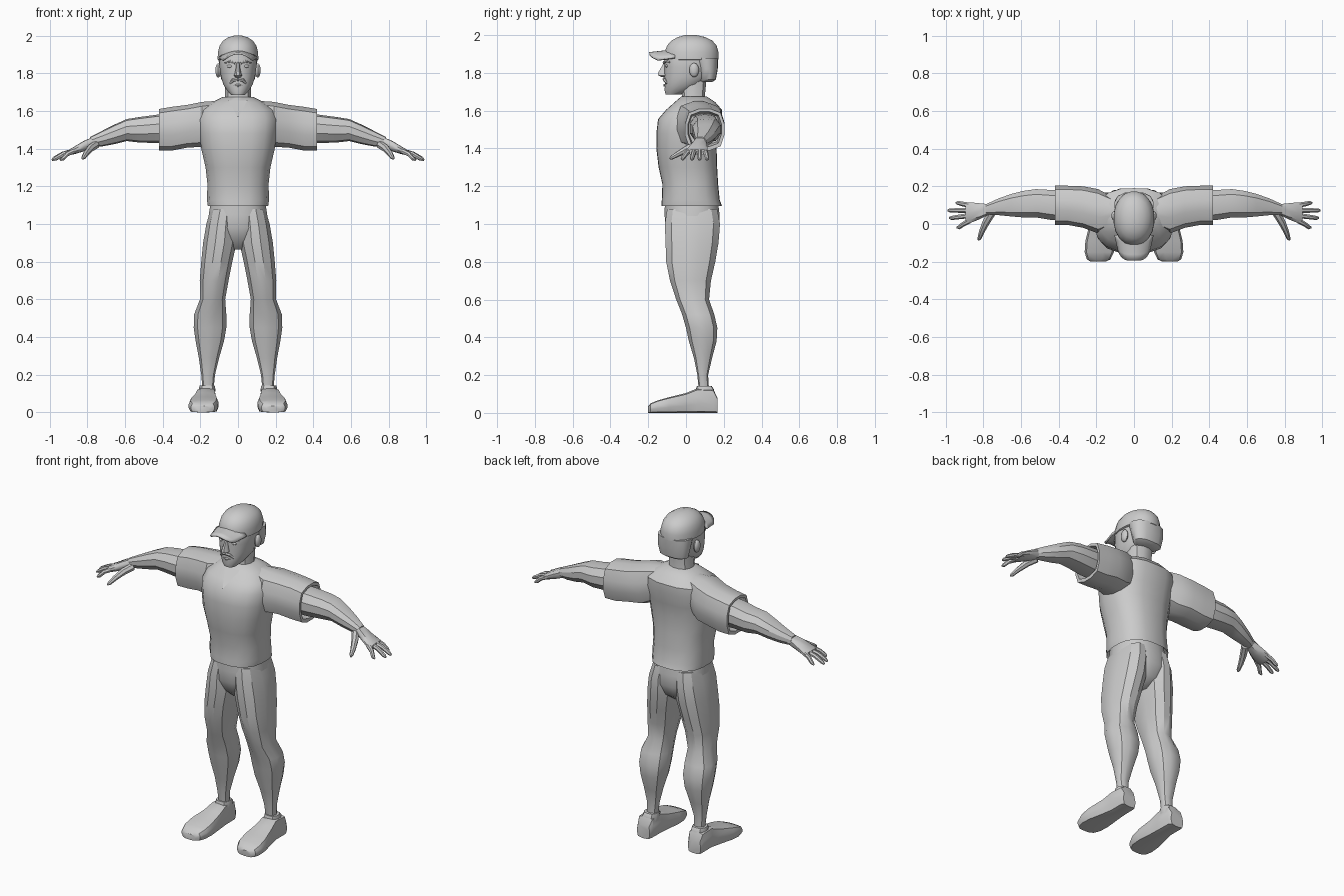
import bpy, bmesh, math
from mathutils import Vector

clay = bpy.data.materials.new("light_grey")
clay.diffuse_color = (0.6, 0.6, 0.6, 1)


def finish(name, bm, mirror=False, angle=38):
    bmesh.ops.recalc_face_normals(bm, faces=bm.faces)
    me = bpy.data.meshes.new(name)
    bm.to_mesh(me)
    bm.free()
    me.materials.append(clay)
    ob = bpy.data.objects.new(name, me)
    bpy.context.collection.objects.link(ob)
    bpy.ops.object.select_all(action='DESELECT')
    ob.select_set(True)
    bpy.context.view_layer.objects.active = ob
    bpy.ops.object.shade_smooth_by_angle(angle=math.radians(angle))
    if mirror:
        m = ob.modifiers.new("mirror", 'MIRROR')
        m.use_mirror_merge = False
    return ob


def skin(bm, loops):
    n = len(loops[0])
    for a, b in zip(loops, loops[1:]):
        for i in range(n):
            j = (i + 1) % n
            bm.faces.new((a[i], a[j], b[j], b[i]))
    bm.faces.new(loops[0])
    bm.faces.new(loops[-1])


def loft(name, rings, axis='z', n=14, power=2.4, mirror=False, angle=38):
    """Rings are (low u, high u, low v, high v, position along axis)."""
    bm = bmesh.new()
    loops = []
    for u0, u1, v0, v1, w in rings:
        loop = []
        for i in range(n):
            t = 2 * math.pi * (i + 0.5) / n
            c, s = math.cos(t), math.sin(t)
            k = (abs(c) ** power + abs(s) ** power) ** (-1 / power)
            edge = math.cos(math.pi / n)
            u = (u0 + u1) / 2 + (u1 - u0) / 2 * max(-1, min(1, c * k / edge))
            v = (v0 + v1) / 2 + (v1 - v0) / 2 * max(-1, min(1, s * k / edge))
            p = {'z': (u, v, w), 'x': (w, u, v), 'y': (u, w, v)}[axis]
            loop.append(bm.verts.new(p))
        loops.append(loop)
    skin(bm, loops)
    return finish(name, bm, mirror, angle)


def sym(rings):
    return [(-x, x, y0, y1, z) for x, y0, y1, z in rings]


def tube(name, path, n=7, mirror=True):
    """Round limb through (x, y, z, radius) points."""
    bm = bmesh.new()
    pts = [Vector(p[:3]) for p in path]
    loops = []
    for i, p in enumerate(pts):
        d = (pts[min(i + 1, len(pts) - 1)] - pts[max(i - 1, 0)]).normalized()
        a = d.cross(Vector((0.05, 0.1, 1))).normalized()
        b = d.cross(a)
        r = path[i][3]
        loops.append([bm.verts.new(p + r * (a * math.cos(t) + b * math.sin(t)))
                      for t in (2 * math.pi * k / n for k in range(n))])
    skin(bm, loops)
    return finish(name, bm, mirror)


def ball(name, centre, size, mirror=True):
    bm = bmesh.new()
    bmesh.ops.create_uvsphere(bm, u_segments=10, v_segments=7, radius=1)
    for v in bm.verts:
        v.co = Vector(centre) + Vector([a * b for a, b in zip(v.co, size)])
    return finish(name, bm, mirror)


# shirt body with a turned-in hem
loft("shirt", sym([
    (.14, -.11, .165, 1.13), (.16, -.13, .19, 1.095), (.165, -.128, .178, 1.13),
    (.162, -.125, .17, 1.21), (.172, -.145, .165, 1.30), (.195, -.157, .162, 1.40),
    (.205, -.157, .175, 1.48), (.21, -.148, .19, 1.555), (.195, -.105, .19, 1.605),
    (.14, -.06, .155, 1.645), (.08, -.025, .11, 1.675)]), n=18, power=2.5)
# sleeves with a recessed cuff
loft("sleeve", [
    (.0, .13, 1.46, 1.655, .09), (-.05, .185, 1.41, 1.648, .19),
    (-.02, .2, 1.405, 1.632, .27), (-.005, .203, 1.39, 1.622, .35),
    (-.005, .203, 1.39, 1.61, .42), (.01, .188, 1.41, 1.595, .42),
    (.015, .18, 1.42, 1.585, .37)], 'x', 12, 2.8, True, 30)
# V neckline panel
bm = bmesh.new()
bm.faces.new([bm.verts.new(p) for p in
              ((-.05, -.053, 1.655), (0, -.149, 1.565), (.05, -.053, 1.655))])
finish("neckline", bm)
# arms
loft("arm", [
    (.02, .178, 1.43, 1.585, .36), (.02, .18, 1.43, 1.58, .43),
    (.035, .185, 1.432, 1.568, .52), (.035, .175, 1.44, 1.557, .59),
    (.04, .16, 1.425, 1.53, .65), (.047, .135, 1.412, 1.495, .72),
    (.05, .105, 1.405, 1.462, .785)], 'x', 10, 2.2, True, 30)
# hands
loft("palm", [
    (.05, .105, 1.405, 1.462, .77), (.025, .11, 1.385, 1.44, .82),
    (.005, .115, 1.37, 1.41, .87), (.01, .113, 1.365, 1.395, .895)],
    'x', 10, 2.8, True)
for i, (y0, y1, x) in enumerate([(.018, -.018, .94), (.045, .032, .98),
                                 (.073, .072, .988), (.1, .112, .945)]):
    tube(f"finger_{i + 1}", [(.87, y0, 1.388, .014), ((.87 + x) / 2, (y0 + y1) / 2, 1.372, .013),
                             (x - .012, y1, 1.347, .011), (x, y1, 1.339, .005)])
tube("thumb", [(.755, .06, 1.42, .022), (.785, .01, 1.4, .02),
               (.808, -.04, 1.372, .015), (.82, -.075, 1.352, .011), (.825, -.085, 1.346, .005)])

# trousers
loft("trouser_hips", sym([
    (.143, -.112, .168, 1.125), (.155, -.113, .178, 1.05), (.16, -.11, .178, .98),
    (.11, -.08, .15, .91), (.04, -.03, .09, .865)]), n=16)
loft("trouser_leg", [
    (.005, .145, -.1, .165, 1.08), (.005, .168, -.112, .18, 1.0),
    (.008, .185, -.108, .172, .9), (.03, .195, -.105, .155, .8),
    (.05, .203, -.085, .132, .7), (.068, .202, -.052, .122, .6),
    (.062, .233, -.02, .15, .52), (.062, .235, .0, .166, .45),
    (.074, .225, .015, .162, .38), (.1, .208, .042, .138, .29),
    (.122, .195, .06, .117, .2), (.13, .188, .068, .122, .12)],
    'z', 12, 2.3, True, 32)
# shoes
loft("ankle_collar", [
    (.122, .206, .055, .15, .09), (.12, .208, .052, .148, .125),
    (.124, .204, .058, .136, .142)], 'z', 10, 2.6, True)
loft("shoe", [
    (.13, .215, 0, .08, .166), (.12, .222, 0, .125, .145), (.118, .222, 0, .13, .06),
    (.113, .235, 0, .105, .0), (.103, .258, 0, .083, -.09), (.107, .262, 0, .066, -.15),
    (.125, .25, 0, .05, -.188), (.15, .23, 0, .035, -.2)], 'y', 12, 4, True, 35)

# neck and head
loft("neck", sym([(.075, -.03, .11, 1.62), (.068, -.022, .1, 1.68),
                  (.07, -.03, .11, 1.78)]), n=12)
loft("head", sym([
    (.035, -.108, -.03, 1.685), (.055, -.113, .03, 1.705), (.078, -.112, .09, 1.74),
    (.09, -.113, .125, 1.78), (.097, -.113, .14, 1.83), (.1, -.115, .15, 1.88),
    (.09, -.1, .14, 1.92)]), n=16, power=2.3)
loft("back_hair", sym([(.065, .07, .14, 1.752), (.088, .07, .158, 1.765),
                       (.1, .06, .168, 1.82), (.103, .03, .17, 1.88)]), n=14)
ball("ear", (.105, .043, 1.815), (.016, .026, .038))
ball("eye", (.042, -.098, 1.837), (.017, .012, .009))
tube("eyebrow", [(.016, -.117, 1.853, .007), (.045, -.108, 1.863, .008),
                 (.07, -.087, 1.856, .005)], 6)
loft("nose", sym([(.012, -.13, -.09, 1.778), (.022, -.148, -.09, 1.787),
                  (.017, -.148, -.09, 1.8), (.01, -.128, -.09, 1.835),
                  (.009, -.116, -.09, 1.86)]), n=8)
tube("moustache", [(0, -.117, 1.768, .008), (.025, -.112, 1.764, .01),
                   (.045, -.1, 1.745, .006)], 6)
tube("lower_lip", [(-.028, -.102, 1.737, .005), (0, -.113, 1.735, .008),
                   (.028, -.102, 1.737, .005)], 6, False)

# cap with a curved brim
loft("cap", sym([
    (.1, -.108, .165, 1.868), (.108, -.115, .172, 1.872), (.107, -.113, .172, 1.91),
    (.098, -.1, .162, 1.945), (.08, -.076, .138, 1.972), (.053, -.042, .1, 1.99),
    (.02, -.005, .055, 2.0)]), n=20, power=2.1)
bm = bmesh.new()
bmesh.ops.create_grid(bm, x_segments=10, y_segments=4, size=1)
for v in bm.verts:
    u, t = v.co.x, (1 - v.co.y) / 2
    front = -.195 + .045 * u ** 4
    v.co = (u * (.104 - .02 * t), -.06 + t * (front + .06),
            1.925 - .015 * t - .04 * u * u)
brim = finish("cap_brim", bm)
brim.modifiers.new("thickness", 'SOLIDIFY').thickness = .01
